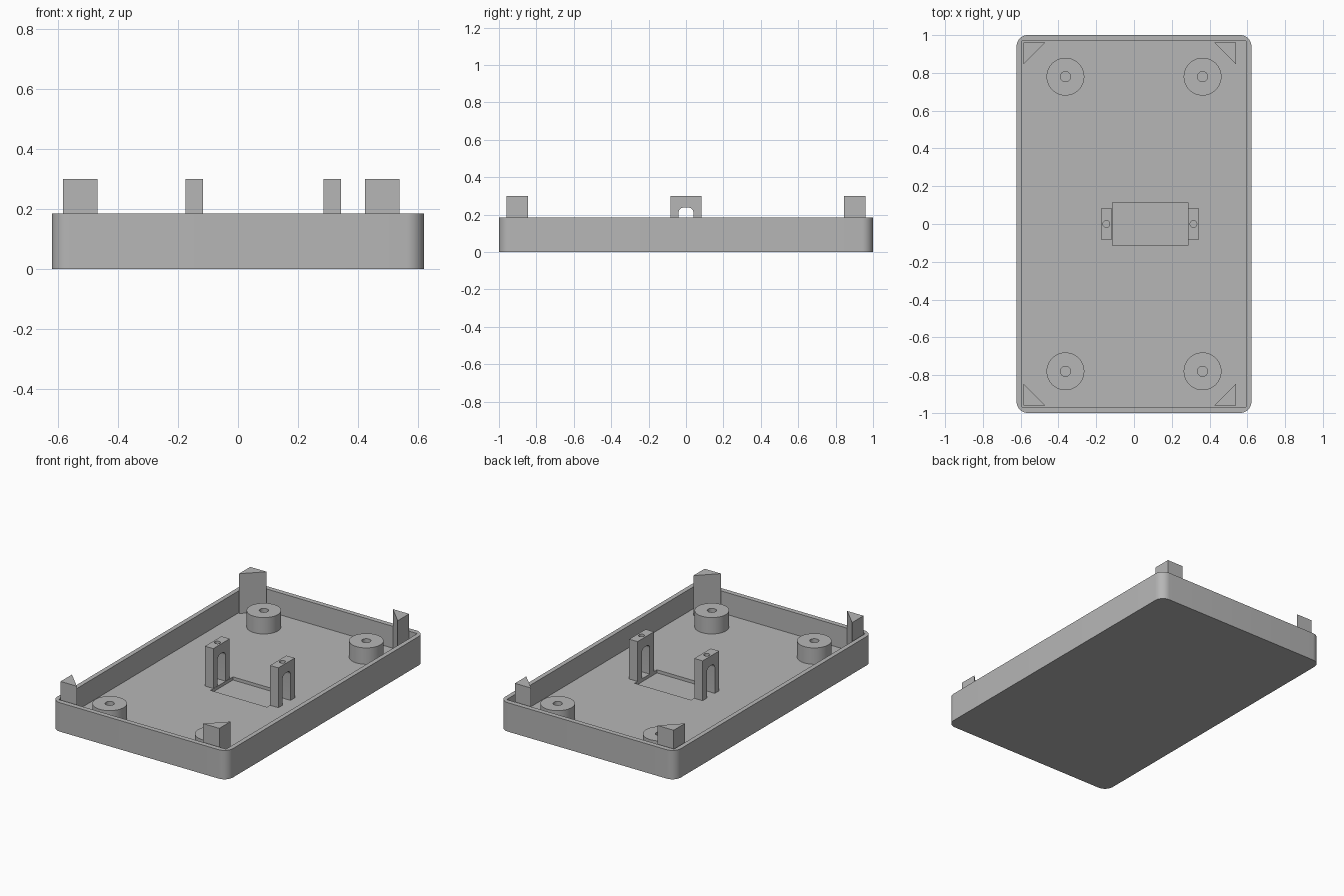
import bpy, bmesh
from math import sin, cos, pi
from mathutils import Vector

old = bpy.data.objects.get("Cube")
if old:
    bpy.data.objects.remove(old, do_unlink=True)

grey = bpy.data.materials.new("plain_grey")
grey.use_nodes = True
COLOUR = (0.47, 0.47, 0.47, 1)
grey.diffuse_color = COLOUR
grey.node_tree.nodes["Principled BSDF"].inputs["Base Color"].default_value = COLOUR

FLOOR, RIM, TOP = 0.045, 0.185, 0.30
SINK = 0.01  # how far parts are rooted into the floor


def prism(name, outline, lo, hi, axis="z"):
    """Extrude a closed outline along z (xy outline) or x (yz outline)."""
    bm = bmesh.new()
    place = (lambda a, b: (a, b, lo)) if axis == "z" else (lambda a, b: (lo, a, b))
    face = bm.faces.new([bm.verts.new(place(a, b)) for a, b in outline])
    moved = bmesh.ops.extrude_face_region(bm, geom=[face])["geom"]
    step = Vector((0, 0, hi - lo)) if axis == "z" else Vector((hi - lo, 0, 0))
    bmesh.ops.translate(bm, vec=step, verts=[v for v in moved if isinstance(v, bmesh.types.BMVert)])
    bmesh.ops.recalc_face_normals(bm, faces=bm.faces)
    mesh = bpy.data.meshes.new(name)
    bm.to_mesh(mesh)
    bm.free()
    mesh.materials.append(grey)
    obj = bpy.data.objects.new(name, mesh)
    bpy.context.collection.objects.link(obj)
    return obj


def select(obj):
    bpy.ops.object.select_all(action="DESELECT")
    obj.select_set(True)
    bpy.context.view_layer.objects.active = obj


def cut(obj, cutter):
    cutter.hide_render = True
    mod = obj.modifiers.new("cut", "BOOLEAN")
    mod.operation, mod.solver, mod.object = "DIFFERENCE", "EXACT", cutter
    select(obj)
    bpy.ops.object.modifier_apply(modifier=mod.name)
    bpy.data.objects.remove(cutter, do_unlink=True)


def smooth(obj):
    select(obj)
    bpy.ops.object.shade_smooth_by_angle(angle=pi / 6)


def arc(x, y, r, start, end, n):
    angles = [start + (end - start) * i / n for i in range(n + 1)]
    return [(x + r * cos(a), y + r * sin(a)) for a in angles]


def circle(x, y, r, n=48):
    return arc(x, y, r, 0, 2 * pi, n)[:-1]


def rect(x0, x1, y0, y1):
    return [(x0, y0), (x1, y0), (x1, y1), (x0, y1)]


# Tray with rounded outer corners, square pocket and shallow floor recess
R = 0.06
outer = []
for k, (sx, sy) in enumerate([(1, 1), (-1, 1), (-1, -1), (1, -1)]):
    outer += arc(sx * (0.622 - R), sy * (1 - R), R, k * pi / 2, (k + 1) * pi / 2, 10)
tray = prism("tray", outer, 0, RIM)
cut(tray, prism("pocket_cutter", rect(-0.593, 0.593, -0.968, 0.968), FLOOR, TOP))
cut(tray, prism("recess_cutter", rect(-0.115, 0.285, -0.113, 0.113), FLOOR - 0.02, RIM))
smooth(tray)

# Round screw standoffs
for sx, side in ((1, "left"), (-1, "right")):
    for sy, end in ((1, "back"), (-1, "front")):
        x, y = sx * 0.363, sy * 0.78
        boss = prism(f"standoff_{end}_{side}", circle(x, y, 0.1), FLOOR - SINK, 0.15)
        cut(boss, prism("screw_cutter", circle(x, y, 0.027, 24), 0, TOP))
        smooth(boss)

# Triangular corner posts, set further in on the left side
LEG = 0.115
for x, sx, side in ((0.54, -1, "left"), (-0.585, 1, "right")):
    for sy, end in ((1, "back"), (-1, "front")):
        y = sy * 0.96
        prism(f"corner_post_{end}_{side}",
              [(x, y), (x + sx * LEG, y), (x, y - sy * LEG)], FLOOR - SINK, TOP)

# Pair of arched mounting brackets either side of the recess
base, slot, r = FLOOR - SINK, 0.04, 0.028
arch = arc(slot - r, 0.238 - r, r, 0, pi / 2, 6) + arc(r - slot, 0.238 - r, r, pi / 2, pi, 6)
profile = [(-slot, base), (-0.083, base), (-0.083, TOP), (0.083, TOP), (0.083, base), (slot, base)] + arch
for name, x0, x1 in (("bracket_left", 0.285, 0.344), ("bracket_right", -0.176, -0.117)):
    bracket = prism(name, profile, x0, x1, "x")
    cut(bracket, prism("hole_cutter", circle((x0 + x1) / 2, 0, 0.018, 24), 0.2, TOP + SINK))
    smooth(bracket)
